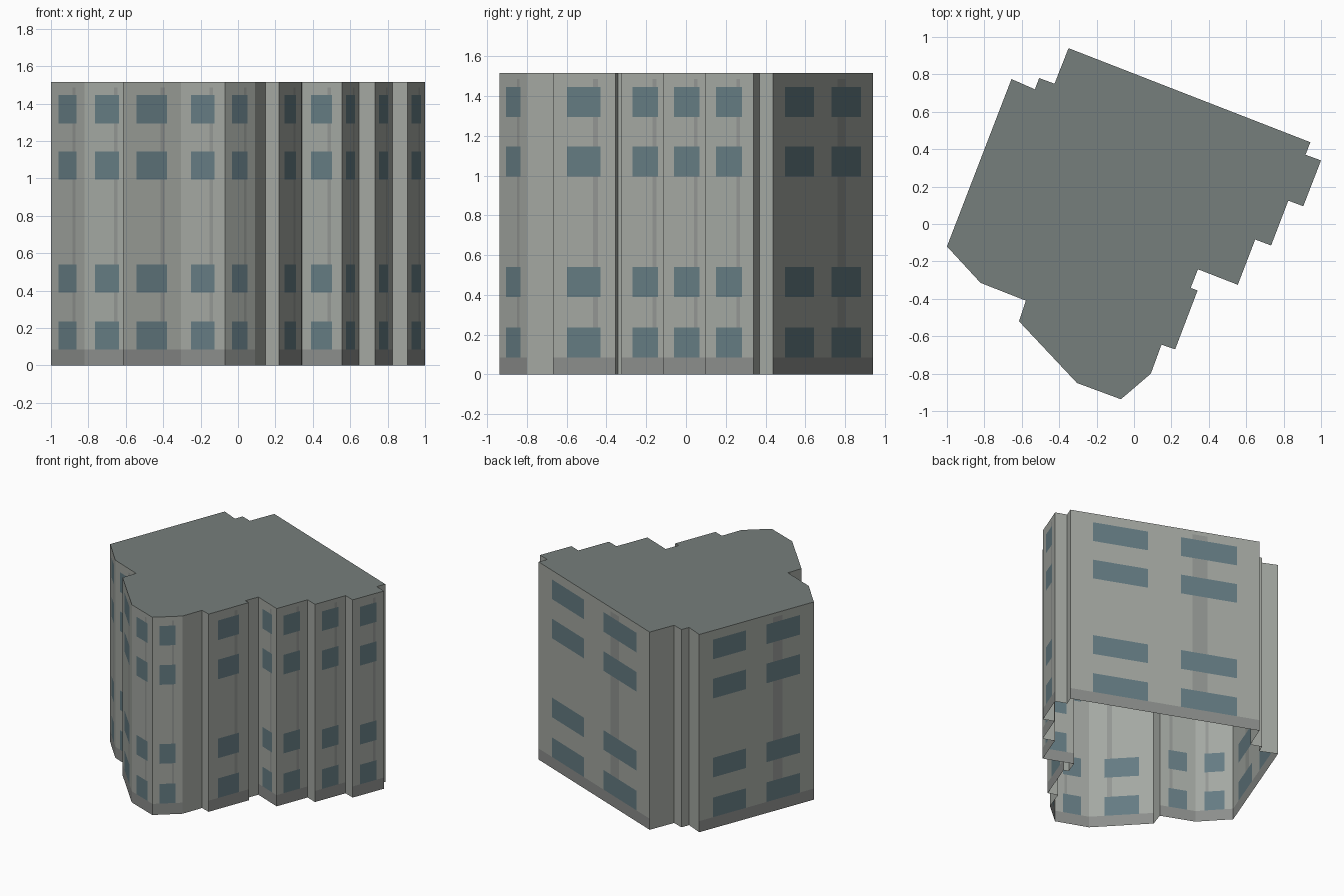
import bpy, bmesh
from mathutils import Vector

if "Cube" in bpy.data.objects:
    bpy.data.objects.remove(bpy.data.objects["Cube"])

H = 1.515

# Footprint corners, anticlockwise from above; the flag is the number of window
# columns on the wall that starts at that corner (0 = plain return wall)
FOOTPRINT = [
    (-0.35, 0.94, 0), (-0.425, 0.75, 0), (-0.507, 0.78, 0), (-0.53, 0.72, 0),
    (-0.655, 0.775, 2), (-1.0, -0.12, 1), (-0.82, -0.315, 1), (-0.578, -0.41, 0),
    (-0.615, -0.52, 1), (-0.305, -0.85, 1), (-0.07, -0.937, 1), (0.09, -0.80, 0),
    (0.147, -0.645, 0), (0.22, -0.67, 1), (0.34, -0.355, 0), (0.303, -0.342, 0),
    (0.342, -0.242, 1), (0.555, -0.325, 1), (0.648, -0.083, 0), (0.733, -0.115, 1),
    (0.825, 0.125, 0), (0.905, 0.095, 1), (1.0, 0.34, 0), (0.917, 0.37, 0),
    (0.943, 0.437, 2),
]

# Window spans along a wall, and storeys up it
COLUMNS = {1: [(0.23, 0.76)], 2: [(0.12, 0.41), (0.585, 0.88)]}
ROWS = [(0.085, 0.235), (0.39, 0.54), (0.995, 1.145), (1.295, 1.445)]
STREAK = (0.645, 0.725)
STREAK_TOP = 1.485
PLINTH = 0.085


def material(name, rgb):
    m = bpy.data.materials.new(name)
    m.diffuse_color = (*rgb, 1)
    m.use_nodes = True
    m.node_tree.nodes["Principled BSDF"].inputs["Base Color"].default_value = m.diffuse_color
    return m


WALL, GLASS, BASE, STAIN = range(4)
wall_mats = [
    material("plaster", (0.37, 0.39, 0.36)),
    material("glass", (0.13, 0.20, 0.225)),
    material("plinth_grey", (0.26, 0.27, 0.26)),
    material("rain_stain", (0.29, 0.305, 0.29)),
]
roof_mat = material("roof_felt", (0.18, 0.21, 0.20))


def make_object(name, bm, mats):
    bmesh.ops.remove_doubles(bm, verts=bm.verts, dist=1e-5)
    me = bpy.data.meshes.new(name)
    bm.to_mesh(me)
    bm.free()
    for m in mats:
        me.materials.append(m)
    ob = bpy.data.objects.new(name, me)
    bpy.context.collection.objects.link(ob)
    return ob


def inside(v, spans):
    return any(a < v < b for a, b in spans)


def add_wall(bm, p, q, count):
    """Flat wall from p to q, cut into a grid of window, plinth and plaster panels."""
    us, zs = {0.0, 1.0}, {0.0, H}
    spans = COLUMNS.get(count, [])
    if count:
        us |= {u for s in spans for u in s} | set(STREAK)
        zs |= {z for r in ROWS for z in r} | {PLINTH, STREAK_TOP}
    us, zs = sorted(us), sorted(zs)
    for u0, u1 in zip(us, us[1:]):
        for z0, z1 in zip(zs, zs[1:]):
            a, b = p.lerp(q, u0), p.lerp(q, u1)
            f = bm.faces.new([bm.verts.new((c.x, c.y, z)) for c, z in
                              ((a, z0), (b, z0), (b, z1), (a, z1))])
            u, z = (u0 + u1) / 2, (z0 + z1) / 2
            if not count:
                f.material_index = WALL
            elif z < PLINTH:
                f.material_index = BASE
            elif inside(u, spans) and inside(z, ROWS):
                f.material_index = GLASS
            elif inside(u, [STREAK]) and z < STREAK_TOP:
                f.material_index = STAIN


# Outer walls (open underneath)
bm = bmesh.new()
for i, (x, y, count) in enumerate(FOOTPRINT):
    nx, ny, _ = FOOTPRINT[(i + 1) % len(FOOTPRINT)]
    add_wall(bm, Vector((x, y)), Vector((nx, ny)), count)
make_object("outer_walls", bm, wall_mats)

# Flat roof
bm = bmesh.new()
bm.faces.new([bm.verts.new((x, y, H)) for x, y, _ in FOOTPRINT])
make_object("flat_roof", bm, [roof_mat])
